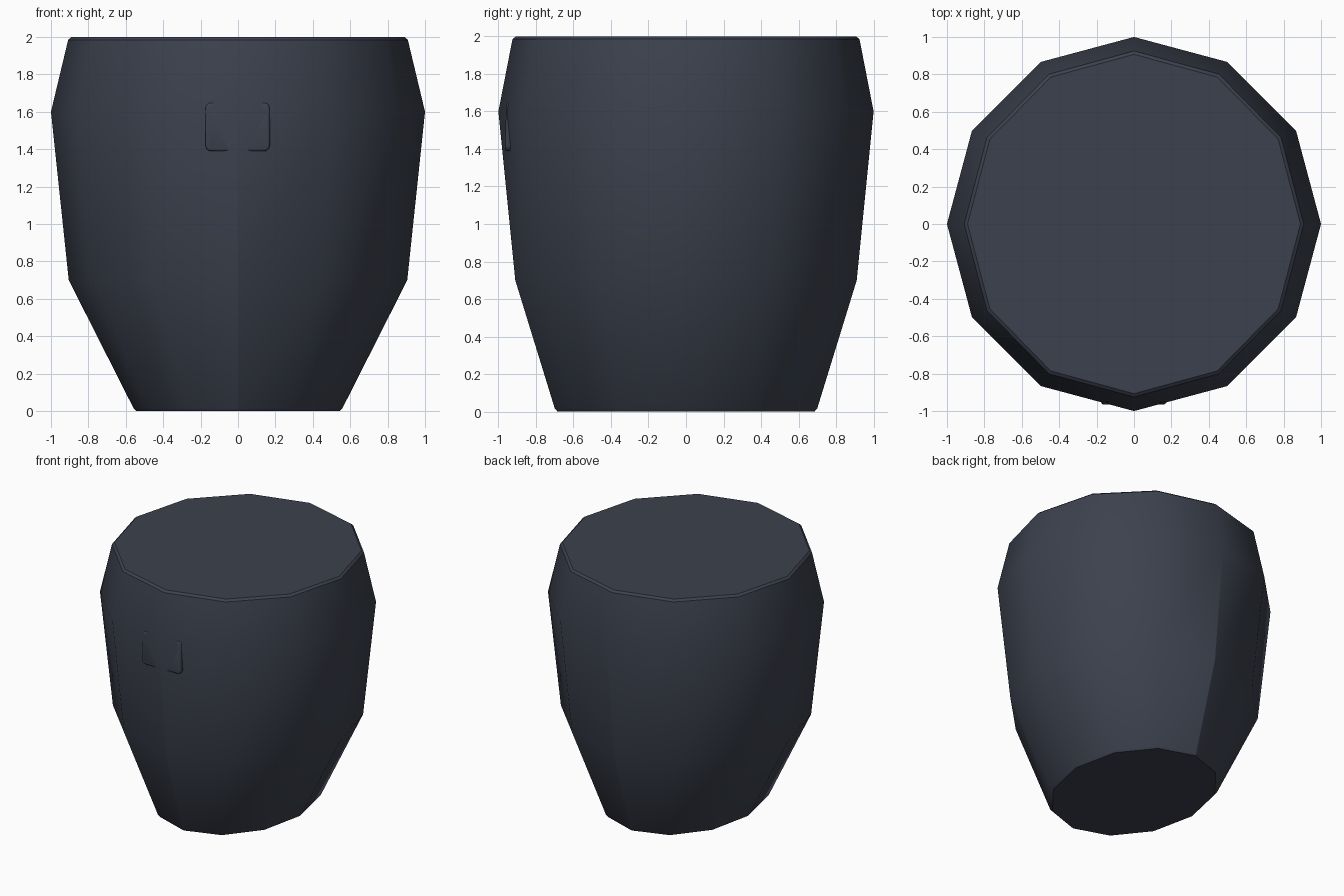
import bpy
import bmesh
from math import sin, cos, pi, radians

if "Cube" in bpy.data.objects:
    bpy.data.objects.remove(bpy.data.objects["Cube"], do_unlink=True)

slate = bpy.data.materials.new("dark slate")
slate.use_nodes = True
SLATE = (0.045, 0.053, 0.075, 1)
slate.diffuse_color = SLATE
slate.node_tree.nodes["Principled BSDF"].inputs["Base Color"].default_value = SLATE


def add_object(name, bm):
    bmesh.ops.recalc_face_normals(bm, faces=bm.faces)
    mesh = bpy.data.meshes.new(name)
    bm.to_mesh(mesh)
    bm.free()
    mesh.materials.append(slate)
    obj = bpy.data.objects.new(name, mesh)
    bpy.context.collection.objects.link(obj)
    return obj


# Twelve-sided tapered body: rings of (x radius, y radius, height)
SIDES = 12
PROFILE = [(0.545, 0.685, 0), (0.56, 0.70, 0.018), (0.905, 0.91, 0.7),
           (1, 1, 1.6), (0.908, 0.925, 1.985), (0.89, 0.907, 2)]
bm = bmesh.new()
rings = []
for rx, ry, z in PROFILE:
    rings.append([bm.verts.new((rx * cos(2 * pi * i / SIDES),
                                ry * sin(2 * pi * i / SIDES), z))
                  for i in range(SIDES)])
for low, high in zip(rings, rings[1:]):
    for i in range(SIDES):
        j = (i + 1) % SIDES
        bm.faces.new((low[i], low[j], high[j], high[i]))
bm.faces.new(rings[0])
bm.faces.new(rings[-1])
bmesh.ops.recalc_face_normals(bm, faces=bm.faces)

# Smooth sides, with crisp rims and crisp seams down the front and back
for face in bm.faces:
    face.smooth = True
for edge in bm.edges:
    seam = all(abs(v.co.x) < 0.001 and v.co.z < 1.7 for v in edge.verts)
    edge.smooth = not seam and edge.calc_face_angle() < radians(36)
add_object("body", bm)

# Rounded front plate, partly sunk into the front ridge
HALF_W, HALF_H, CORNER = 0.172, 0.13, 0.03
bm = bmesh.new()
outline = []
for k, (sx, sz) in enumerate([(1, 1), (-1, 1), (-1, -1), (1, -1)]):
    for step in range(4):
        a = pi / 2 * (k + step / 3)
        outline.append(bm.verts.new((sx * (HALF_W - CORNER) + CORNER * cos(a), 0,
                                     sz * (HALF_H - CORNER) + CORNER * sin(a))))
face = bm.faces.new(outline)
back = bmesh.ops.extrude_face_region(bm, geom=[face])
for v in back["geom"]:
    if isinstance(v, bmesh.types.BMVert):
        v.co.y = 0.06
plate = add_object("front_plate", bm)
plate.location = (-0.002, -0.962, 1.52)
plate.rotation_euler.x = radians(-2)
bevel = plate.modifiers.new("soft edge", "BEVEL")
bevel.width = 0.01
bevel.segments = 2
bevel.limit_method = "ANGLE"
bevel.angle_limit = radians(50)
for poly in plate.data.polygons:
    poly.use_smooth = True
